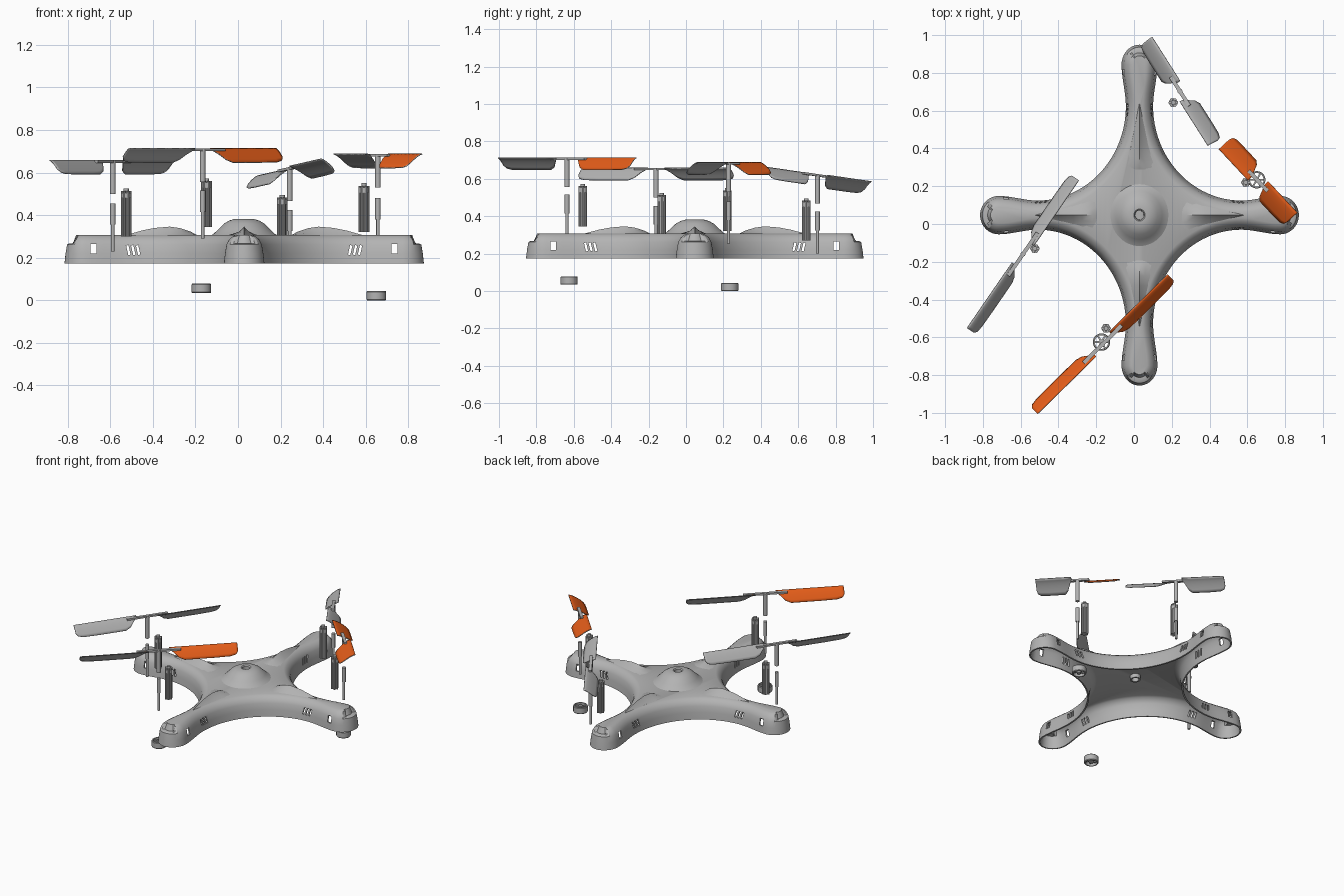
import bpy, bmesh, math
from mathutils import Matrix, Vector

if "Cube" in bpy.data.objects:
    bpy.data.objects.remove(bpy.data.objects["Cube"])

def material(name, rgb):
    m = bpy.data.materials.new(name)
    m.diffuse_color = (*rgb, 1)
    m.use_nodes = True
    m.node_tree.nodes["Principled BSDF"].inputs["Base Color"].default_value = m.diffuse_color
    return m

GREY = material("grey plastic", (0.45, 0.45, 0.45))
ORANGE = material("orange blade", (0.78, 0.11, 0.01))
CX, CY, SY = 0.029, 0.047, 1.069          # body centre and y stretch
BODY = Matrix.Translation((CX, CY, 0)) @ Matrix.Diagonal((1, SY, 1, 1))

def add(name, bm, mats=(GREY,), smooth=True):
    me = bpy.data.meshes.new(name)
    bm.to_mesh(me)
    bm.free()
    ob = bpy.data.objects.new(name, me)
    bpy.context.collection.objects.link(ob)
    for m in mats:
        me.materials.append(m)
    if smooth:
        shade(ob)
    return ob

def activate(ob):
    bpy.ops.object.select_all(action='DESELECT')
    ob.select_set(True)
    bpy.context.view_layer.objects.active = ob

def shade(ob, angle=35):
    activate(ob)
    bpy.ops.object.shade_smooth_by_angle(angle=math.radians(angle))

def cyl(bm, r, z0, z1, x=0, y=0, seg=16):
    bmesh.ops.create_cone(bm, cap_ends=True, segments=seg, radius1=r, radius2=r, depth=z1 - z0,
                          matrix=Matrix.Translation((x, y, (z0 + z1) / 2)))

def box(bm, size, m):
    bmesh.ops.create_cube(bm, size=1, matrix=m @ Matrix.Diagonal((*size, 1)))

def lathe(bm, profile, m=Matrix(), seg=40, closed=False):
    rings = [[bm.verts.new(m @ Vector((r * math.cos(2 * math.pi * i / seg),
              r * math.sin(2 * math.pi * i / seg), z))) for i in range(seg)] for r, z in profile]
    pairs = list(zip(rings, rings[1:])) + ([(rings[-1], rings[0])] if closed else [])
    for a, b in pairs:
        for i in range(seg):
            j = (i + 1) % seg
            bm.faces.new((a[i], a[j], b[j], b[i]))

# body outline: four arms with round lobes, joined by concave arcs
NECK, LOBE, ARC = 0.072, 0.095, 0.54
half = []
for i in range(11):
    a = math.pi / 2 * i / 10
    half.append((0.745 + 0.099 * math.cos(a), LOBE * math.sin(a)))
for i in range(1, 7):
    t = i / 7
    half.append((0.745 - (0.745 - ARC) * t, LOBE + (NECK - LOBE) * t * t * (3 - 2 * t)))
for i in range(13):
    a = math.radians(270 - 45 * i / 12)
    half.append((ARC + (ARC - NECK) * math.cos(a), ARC + (ARC - NECK) * math.sin(a)))
arm = [(s, -w) for s, w in reversed(half)][1:] + half[1:]
outline = []
for k in range(4):
    c, s = round(math.cos(k * math.pi / 2)), round(math.sin(k * math.pi / 2))
    outline += [Vector((c * x - s * y, s * x + c * y)) for x, y in arm]

# body shell: stacked inset rings, stepped down at the arm tips
bm = bmesh.new()
n = len(outline)
rings = []
for inset, z in ((0, .174), (.005, .22), (.012, .262), (.024, .285), (.04, .299), (.055, .307)):
    ring = []
    for i, p in enumerate(outline):
        t = (outline[(i + 1) % n] - outline[i - 1]).normalized()
        q = p + Vector((-t.y, t.x)) * inset
        zz = min(z, 0.268) if max(abs(q.x), abs(q.y)) > 0.793 else z
        ring.append(bm.verts.new(BODY @ Vector((q.x, q.y, zz))))
    rings.append(ring)
for a, b in zip(rings, rings[1:]):
    for i in range(n):
        j = (i + 1) % n
        bm.faces.new((a[i], a[j], b[j], b[i]))
bm.faces.new(rings[-1])
body = add("body_shell", bm, smooth=False)

# window and vent openings through the arm walls
bm = bmesh.new()
for k in range(4):
    turn = BODY @ Matrix.Rotation(k * math.pi / 2, 4, 'Z')
    box(bm, (.028, .4, .045), turn @ Matrix.Translation((.707, 0, .242)))
    for s in (.498, .521, .544):
        box(bm, (.011, .4, .046), turn @ Matrix.Translation((s, 0, .236)) @ Matrix.Rotation(.22, 4, 'Y'))
bmesh.ops.recalc_face_normals(bm, faces=bm.faces)
cutter = add("vent_cutter", bm, smooth=False)
cutter.hide_render = True
sol = body.modifiers.new("thickness", 'SOLIDIFY')
sol.thickness, sol.offset = 0.01, -1
cut = body.modifiers.new("vents", 'BOOLEAN')
cut.operation, cut.object, cut.solver = 'DIFFERENCE', cutter, 'EXACT'
activate(body)
for m in ("thickness", "vents"):
    bpy.ops.object.modifier_apply(modifier=m)
bpy.data.objects.remove(cutter)
shade(body, 30)

# central dome with a hollow post
bm = bmesh.new()
lathe(bm, [(.172, .298), (.145, .311), (.12, .335), (.095, .36), (.07, .375), (.045, .382),
           (.03, .382), (.024, .376), (.022, .27), (.032, .27), (.032, .30)], BODY)
bmesh.ops.recalc_face_normals(bm, faces=bm.faces)
add("centre_dome", bm)

# tapered ridge on each arm
for k in range(4):
    turn = BODY @ Matrix.Rotation(k * math.pi / 2, 4, 'Z')
    bm = bmesh.new()
    rows = []
    for s, w, z in ((.225, .09, .308), (.25, .085, .322), (.3, .066, .339), (.35, .05, .346),
                    (.42, .034, .340), (.48, .02, .328), (.55, .006, .308)):
        rows.append([bm.verts.new(turn @ Vector(p)) for p in
                     ((s, -w, .303), (s, -w * .4, .303 + (z - .303) * .5), (s, 0, z),
                      (s, w * .4, .303 + (z - .303) * .5), (s, w, .303))])
    for a, b in zip(rows, rows[1:]):
        for i in range(4):
            bm.faces.new((a[i], b[i], b[i + 1], a[i + 1]))
    add("arm_ridge", bm)

def propeller(name, hub, z, angle, length, chord, side, top, tilt=0):
    drop = 0.066
    rot = Matrix.Translation((*hub, z)) @ Matrix.Rotation(math.radians(angle), 4, 'Z') \
        @ Matrix.Rotation(-math.radians(tilt), 4, 'Y')
    # two pitched, cambered blades
    bm = bmesh.new()
    for half_turn in (0, math.pi):
        m = rot @ Matrix.Rotation(half_turn, 4, 'Z')
        rows = []
        for u, f in ((.14, .2), (.19, .5), (.25, .85), (.32, 1), (.5, 1), (.7, 1), (.9, .98), (.97, .9), (1, .7)):
            row = []
            for i in range(7):
                t = i / 6 * f
                row.append(bm.verts.new(m @ Vector((u * length, side * (t - .35) * chord, -drop * t ** 1.4))))
            rows.append(row)
        for a, b in zip(rows, rows[1:]):
            for i in range(6):
                bm.faces.new((a[i], b[i], b[i + 1], a[i + 1]))
    bm.normal_update()
    for f in bm.faces:
        if f.normal.z < 0:
            f.normal_flip()
    blades = add(name + "_blades", bm, (top, GREY))
    s = blades.modifiers.new("thickness", 'SOLIDIFY')
    s.thickness, s.offset = 0.005, -1
    s.material_offset = s.material_offset_rim = 1
    # crossbar and socket
    bm = bmesh.new()
    box(bm, (length * .56, .02, .012), rot @ Matrix.Translation((0, 0, -.008)))
    cyl(bm, .013, z - .16, z - .004, *hub)
    add(name + "_hub", bm)

def drive(name, hub, pin_z, motor, motor_z):
    # stepped drive pin
    bm = bmesh.new()
    cyl(bm, .008, pin_z, pin_z + .13, *hub)
    cyl(bm, .0125, pin_z + .125, pin_z + .225, *hub)
    add(name + "_drive_pin", bm)
    # ribbed motor
    bm = bmesh.new()
    x, y = motor
    z0, z1 = motor_z
    cyl(bm, .018, z0, z1 - .025, x, y)
    cyl(bm, .012, z1 - .03, z1, x, y)
    cyl(bm, .023, z1 - .045, z1 - .02, x, y)
    for i in range(6):
        a = i * math.pi / 3
        cyl(bm, .0075, z0, z1 - .012, x + .018 * math.cos(a), y + .018 * math.sin(a), 10)
    add(name + "_motor", bm)

def gear_cup(name, x, y, z):
    bm = bmesh.new()
    m = Matrix.Translation((x, y, z))
    lathe(bm, [(.043, 0), (.046, .004), (.046, .04), (.043, .044), (.036, .044), (.036, 0)], m, 32, True)
    bmesh.ops.recalc_face_normals(bm, faces=bm.faces)
    cyl(bm, .013, z + .004, z + .042, x, y)
    for i in range(3):
        box(bm, (.076, .009, .02), m @ Matrix.Translation((0, 0, .025)) @ Matrix.Rotation(i * math.pi / 3, 4, 'Z'))
    add(name, bm)

# four exploded rotor sets
H1, H2, H3, H4 = (.243, .703), (.657, .228), (-.166, -.636), (-.588, -.16)
propeller("back_rotor", H1, .627, -57.5, .325, .085, 1, GREY, 7)
propeller("right_rotor", H2, .69, -47, .265, .105, -1, ORANGE)
propeller("front_rotor", H3, .715, 44.5, .505, .062, -1, ORANGE)
propeller("left_rotor", H4, .66, 55.5, .49, .062, 1, GREY)
drive("back", H1, .20, (.208, .643), (.27, .495))
drive("right", H2, .255, (.592, .22), (.32, .55))
drive("front", H3, .29, (-.148, -.552), (.345, .573))
drive("left", H4, .23, (-.525, -.13), (.30, .525))
gear_cup("right_gear_cup", .65, .234, 0)
gear_cup("front_gear_cup", -.172, -.625, .034)
